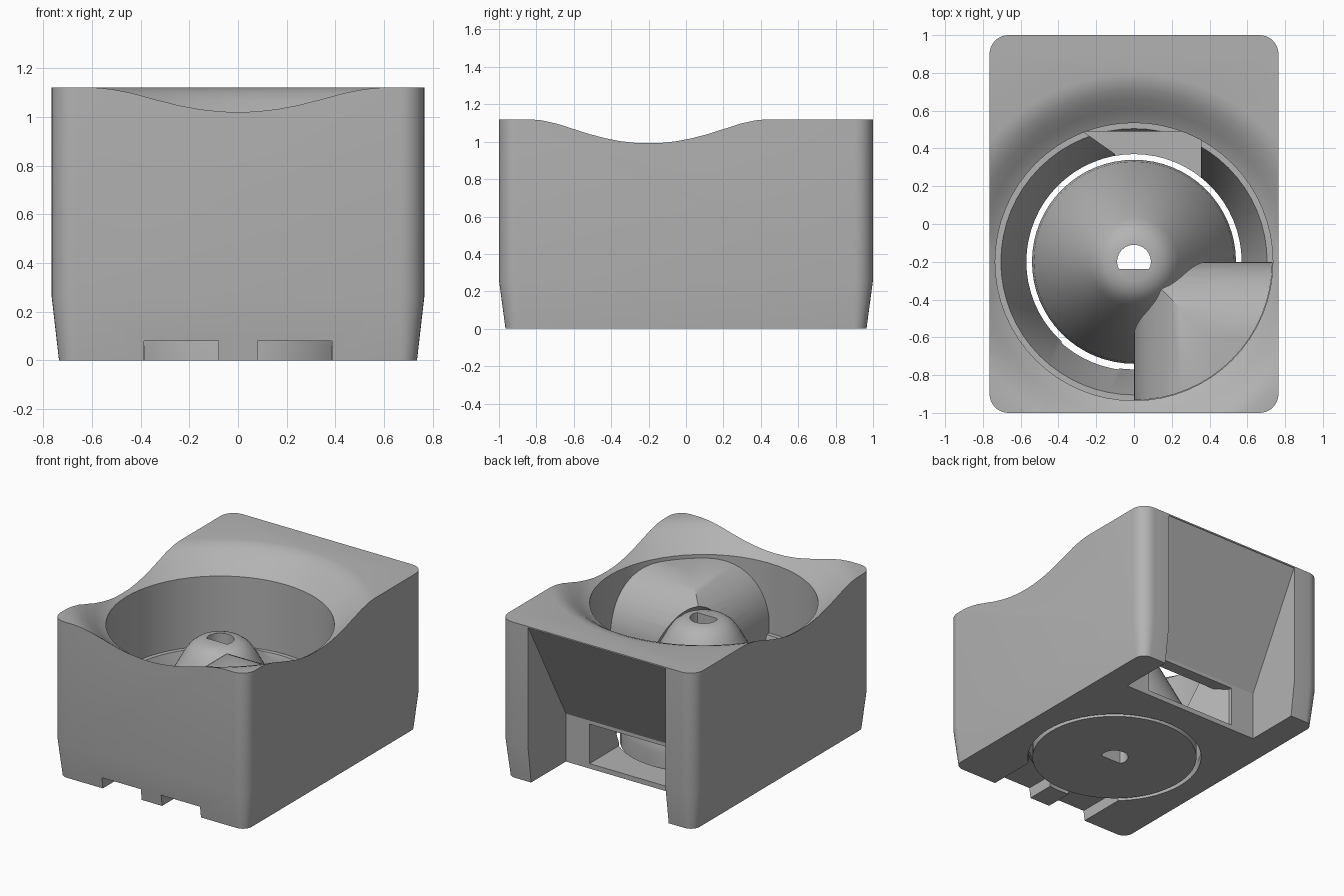
import bpy, bmesh, math

default = bpy.data.objects.get("Cube")
if default:
    bpy.data.objects.remove(default, do_unlink=True)

CY = -0.2      # centre line of the bowl in y

grey = bpy.data.materials.new("warm_grey_plastic")
grey.use_nodes = True
colour = (0.45, 0.45, 0.45, 1)
grey.diffuse_color = colour
grey.node_tree.nodes["Principled BSDF"].inputs["Base Color"].default_value = colour


def loft(name, rings):
    """Closed solid through rings with equal point counts."""
    bm = bmesh.new()
    loops = [[bm.verts.new(p) for p in ring] for ring in rings]
    n = len(loops[0])
    for a, b in zip(loops, loops[1:]):
        for i in range(n):
            j = (i + 1) % n
            bm.faces.new((a[i], a[j], b[j], b[i]))
    bm.faces.new(loops[0])
    bm.faces.new(loops[-1])
    bmesh.ops.recalc_face_normals(bm, faces=bm.faces)
    mesh = bpy.data.meshes.new(name)
    bm.to_mesh(mesh)
    bm.free()
    mesh.materials.append(grey)
    obj = bpy.data.objects.new(name, mesh)
    bpy.context.collection.objects.link(obj)
    return obj


def prism_z(name, pts, z0, z1):
    return loft(name, [[(x, y, z) for x, y in pts] for z in (z0, z1)])


def prism_x(name, pts, x0, x1):
    return loft(name, [[(x, y, z) for y, z in pts] for x in (x0, x1)])


def box_pts(x0, x1, y0, y1):
    return [(x0, y0), (x1, y0), (x1, y1), (x0, y1)]


def circle(r, n=64):
    return [(r * math.cos(2 * math.pi * i / n), CY + r * math.sin(2 * math.pi * i / n))
            for i in range(n)]


def lathe(name, profile):
    return loft(name, [[(x, y, z) for x, y in circle(r)] for r, z in profile])


def boolean(obj, tool, operation="DIFFERENCE"):
    mod = obj.modifiers.new("cut", "BOOLEAN")
    mod.operation = operation
    mod.solver = "EXACT"
    mod.object = tool
    bpy.context.view_layer.objects.active = obj
    bpy.ops.object.modifier_apply(modifier=mod.name)
    bpy.data.objects.remove(tool, do_unlink=True)


def rounded_rect(hx, hy, r, z, seg=8):
    pts = []
    for k, (sx, sy) in enumerate([(1, 1), (-1, 1), (-1, -1), (1, -1)]):
        for i in range(seg + 1):
            a = math.pi / 2 * (k + i / seg)
            pts.append((sx * (hx - r) + r * math.cos(a), sy * (hy - r) + r * math.sin(a), z))
    return pts


# Housing with a tapered foot
housing = loft("housing", [rounded_rect(0.735, 0.965, 0.07, 0),
                           rounded_rect(0.765, 1.0, 0.1, 0.26),
                           rounded_rect(0.765, 1.0, 0.1, 1.12)])

# Bowl: through hole, funnel, ledge, straight wall and softly dished rim
boolean(housing, lathe("bowl_cutter", [
    (0.57, -0.1), (0.57, 0.06), (0.705, 0.48), (0.735, 0.48), (0.735, 0.975),
    (0.77, 0.995), (0.81, 1.027), (0.86, 1.065), (0.91, 1.097), (0.955, 1.114),
    (1.0, 1.121), (1.0, 1.3)]))

# Sloped recess in the back
boolean(housing, prism_x("recess_cutter", [
    (1.1, -0.1), (0.575, -0.1), (0.575, 0.34), (0.995, 1.11), (1.1, 1.11)], -0.54, 0.54))

# Outlet: channel with a slanted wall, then the back window
boolean(housing, prism_z("channel_cutter", [
    (0.355, 0.1), (0.355, 0.49), (-0.27, 0.49), (-0.1, 0.37), (-0.1, 0.1)], 0.035, 0.5))
boolean(housing, prism_z("window_cutter", [
    (0.355, 0.4), (0.355, 0.7), (-0.355, 0.7), (-0.355, 0.55), (-0.1, 0.37)], 0.035, 0.315))

# Two notches under the front edge
for side in (-1, 1):
    x0, x1 = sorted((side * 0.08, side * 0.385))
    boolean(housing, prism_z("notch_cutter", box_pts(x0, x1, -1.1, -0.62), -0.1, 0.08))

# Rotor: flat disc, cone and domed hub with a D-shaped shaft hole
hub = [(0.54, 0.12), (0.53, 0.2), (0.295, 0.66), (0.235, 0.77), (0.2, 0.82),
       (0.155, 0.855), (0.1, 0.87)]
rotor = lathe("rotor", [(0.54, 0.0)] + hub)
boolean(rotor, prism_z("shaft_cutter", [(x, max(y, CY - 0.04 + 0.0001 * i)) for i, (x, y)
                                        in enumerate(circle(0.09, 24))], -0.1, 1.2))

# Cover over one quarter of the rotor: two crossed rounded profiles, trimmed to the bowl
R, base, reach = 0.4, 0.55, 0.85
arch = [(0, 0.1)] + [(R - R * math.cos(a), base + R * math.sin(a))
                     for a in (math.pi / 2 * i / 12 for i in range(13))]
arch += [(reach, base + R), (reach, 0.1)]
cover = prism_x("quarter_cover", [(CY - d, z) for d, z in arch], 0, reach)
cross = loft("cross_profile", [[(d, y, z) for d, z in arch] for y in (CY - reach, CY + 0.1)])
boolean(cover, cross, "INTERSECT")
boolean(cover, lathe("trim", [(0.58, 0.05), (0.71, 0.46), (0.733, 0.49), (0.733, 1.1)]),
        "INTERSECT")
boolean(cover, lathe("clearance_cutter", [(0.57, 0.0)] +
                     [(r + 0.03, z + 0.015) for r, z in hub]))

for obj in (housing, rotor, cover):
    bpy.ops.object.select_all(action="DESELECT")
    obj.select_set(True)
    bpy.context.view_layer.objects.active = obj
    bpy.ops.object.shade_smooth_by_angle(angle=math.radians(28))
